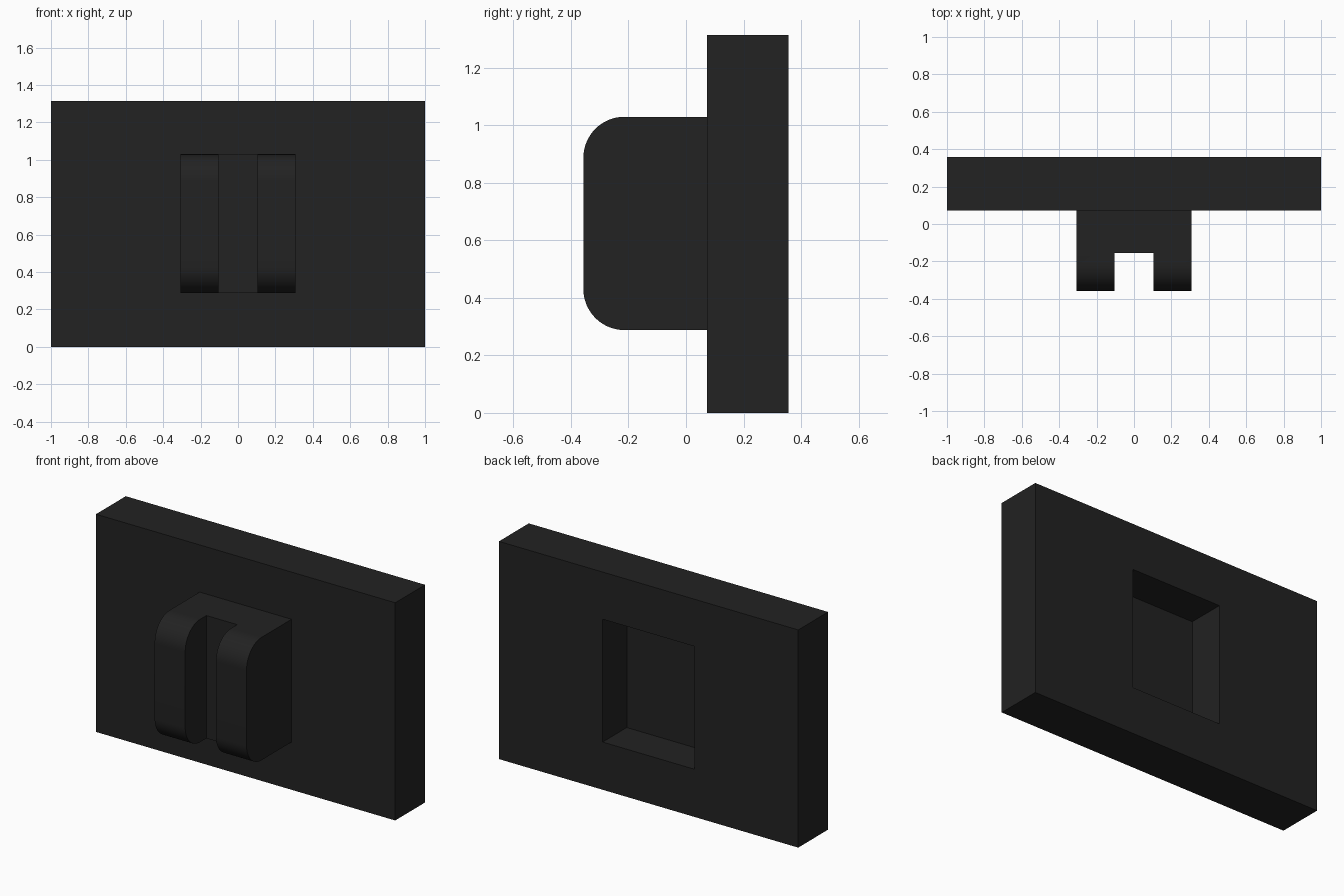
import bpy, bmesh

if "Cube" in bpy.data.objects:
    bpy.data.objects.remove(bpy.data.objects["Cube"])

HX, Z0, Z1 = 0.307, 0.288, 1.03            # bracket and window outline
PLATE_FRONT, PLATE_BACK, TOP = 0.0725, 0.357, 1.315

black = bpy.data.materials.new("matte black")
black.diffuse_color = (0.016, 0.016, 0.016, 1)
black.use_nodes = True
black.node_tree.nodes["Principled BSDF"].inputs["Base Color"].default_value = black.diffuse_color


def finish(name, bm):
    bmesh.ops.recalc_face_normals(bm, faces=bm.faces)
    mesh = bpy.data.meshes.new(name)
    bm.to_mesh(mesh)
    bm.free()
    mesh.materials.append(black)
    obj = bpy.data.objects.new(name, mesh)
    bpy.context.collection.objects.link(obj)
    return obj


def ring(bm, hx, z0, z1, y):
    return [bm.verts.new((x, y, z)) for x, z in
            ((-hx, z0), (hx, z0), (hx, z1), (-hx, z1))]


# Wall plate: a slab with a rectangular window through it
bm = bmesh.new()
loops = [ring(bm, 1, 0, TOP, PLATE_FRONT), ring(bm, 1, 0, TOP, PLATE_BACK),
         ring(bm, HX, Z0, Z1, PLATE_BACK), ring(bm, HX, Z0, Z1, PLATE_FRONT)]
for a, b in zip(loops, loops[1:] + loops[:1]):
    for i in range(4):
        j = (i + 1) % 4
        bm.faces.new((a[i], a[j], b[j], b[i]))
finish("wall_plate", bm)

# Bracket: U-shaped plan raised upward, its back closing the window as a recess
FRONT, SLOT_Y, SLOT_X, RECESS_Y = -0.357, -0.155, 0.103, 0.127
plan = [(-HX, RECESS_Y), (-HX, FRONT), (-SLOT_X, FRONT), (-SLOT_X, SLOT_Y),
        (SLOT_X, SLOT_Y), (SLOT_X, FRONT), (HX, FRONT), (HX, RECESS_Y)]
bm = bmesh.new()
base = bm.faces.new([bm.verts.new((x, y, Z0)) for x, y in plan])
raised = bmesh.ops.extrude_face_region(bm, geom=[base], use_keep_orig=True)["geom"]
for v in raised:
    if isinstance(v, bmesh.types.BMVert):
        v.co.z = Z1

# Rounded upper and lower corners of the two prongs
tips = [e for e in bm.edges
        if all(abs(v.co.y - FRONT) < 1e-4 for v in e.verts)
        and abs(e.verts[0].co.z - e.verts[1].co.z) < 1e-4]
bmesh.ops.bevel(bm, geom=tips, offset=0.143, segments=16, profile=0.5,
                affect='EDGES')
bracket = finish("pronged_bracket", bm)
bpy.context.view_layer.objects.active = bracket
bracket.select_set(True)
bpy.ops.object.shade_smooth_by_angle()
